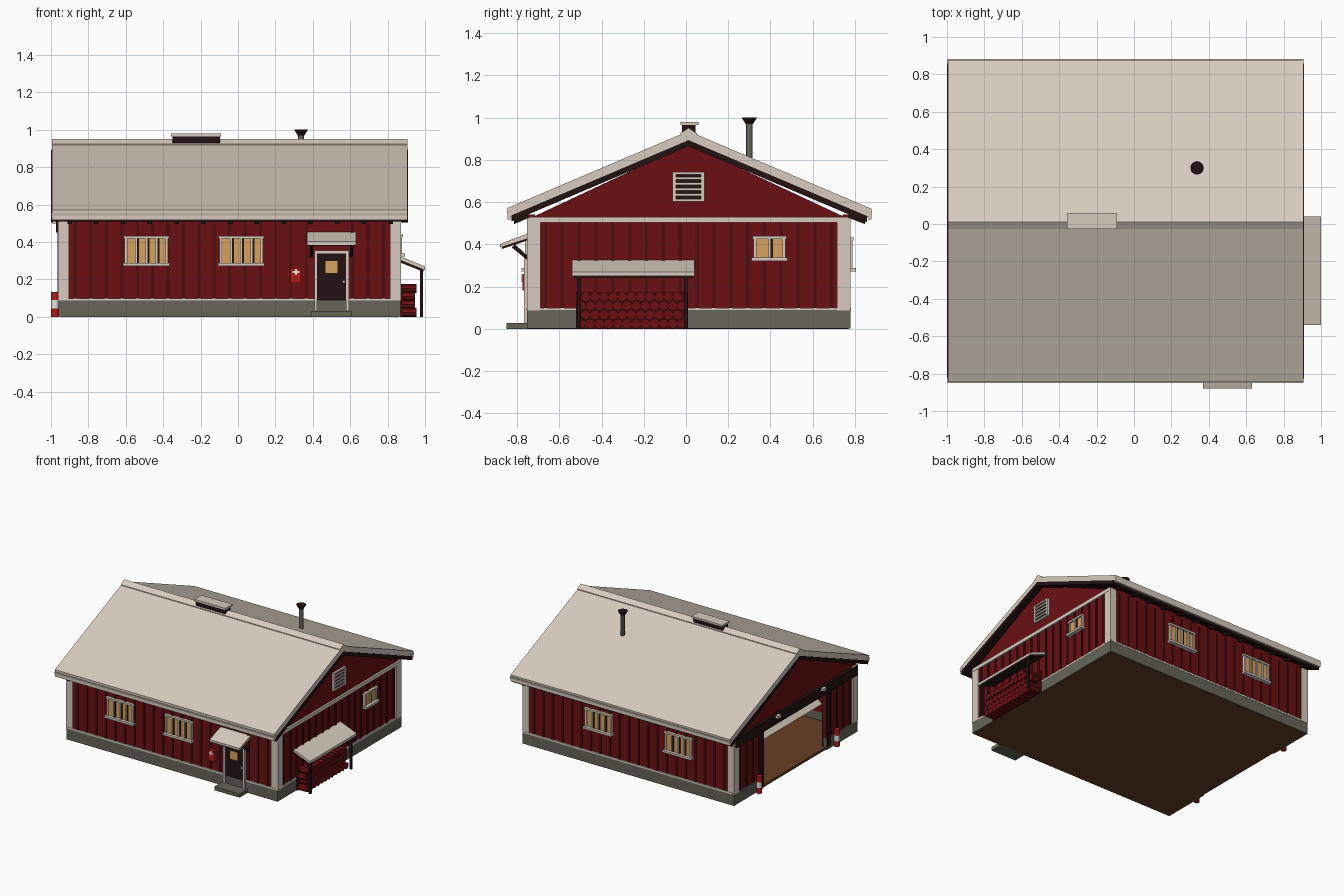
import bpy, math
from mathutils import Vector

if "Cube" in bpy.data.objects:
    bpy.data.objects.remove(bpy.data.objects["Cube"])


def mat(name, r, g, b):
    m = bpy.data.materials.new(name)
    m.diffuse_color = (r, g, b, 1)
    m.use_nodes = True
    m.node_tree.nodes["Principled BSDF"].inputs["Base Color"].default_value = m.diffuse_color
    return m


CREAM = mat("cream", 0.68, 0.60, 0.51)
RED = mat("barn red", 0.145, 0.005, 0.006)
BATTEN = mat("dark red", 0.075, 0.004, 0.005)
DARK = mat("near black brown", 0.018, 0.006, 0.006)
STONE = mat("foundation grey", 0.13, 0.13, 0.10)
AMBER = mat("warm glass", 0.68, 0.36, 0.11)
BROWN = mat("floor brown", 0.13, 0.05, 0.02)
SIGNAL = mat("signal red", 0.45, 0.01, 0.01)
WHITE = mat("white", 0.8, 0.78, 0.74)


def mesh(name, verts, faces, m):
    me = bpy.data.meshes.new(name)
    me.from_pydata(verts, [], faces)
    me.materials.append(m)
    ob = bpy.data.objects.new(name, me)
    bpy.context.collection.objects.link(ob)
    return ob


def prism(name, profile, x0, x1, m):
    """Extrude a (y, z) outline along x."""
    n = len(profile)
    verts = [(x, y, z) for x in (x0, x1) for y, z in profile]
    faces = [tuple(range(n))[::-1], tuple(range(n, 2 * n))]
    faces += [(i, (i + 1) % n, n + (i + 1) % n, n + i) for i in range(n)]
    return mesh(name, verts, faces, m)


def box(name, x0, x1, y0, y1, z0, z1, m):
    return prism(name, [(y0, z0), (y1, z0), (y1, z1), (y0, z1)], x0, x1, m)


def cyl(name, loc, r, h, m, sides=12, r2=None, along_x=False):
    rot = (0, math.pi / 2, 0) if along_x else (0, 0, 0)
    bpy.ops.mesh.primitive_cone_add(vertices=sides, radius1=r, radius2=r if r2 is None else r2,
                                    depth=h, location=loc, rotation=rot)
    ob = bpy.context.object
    ob.name = name
    ob.data.materials.append(m)
    if sides > 8:
        bpy.ops.object.shade_smooth_by_angle()
    return ob


X0, X1, Y0, Y1 = -0.95, 0.86, -0.745, 0.77   # wall outer planes
T = 0.03                                     # wall thickness
MID = 0.012                                  # ridge line
G0, G1, GZ = -0.37, 0.41, 0.44               # garage opening

# floor and foundation
box("floor", X0, X1, Y0, Y1, 0.0, 0.02, BROWN)
box("foundation_front", X0 - .01, X1 + .01, Y0 - .008, Y0 + T, 0.001, 0.088, STONE)
box("foundation_back", X0 - .01, X1 + .01, Y1 - T, Y1 + .008, 0.001, 0.088, STONE)
box("foundation_right", X1 - T, X1 + .01, Y0, Y1, 0.001, 0.088, STONE)
box("foundation_left_a", X0 - .01, X0 + T, Y0, G0, 0.001, 0.088, STONE)
box("foundation_left_b", X0 - .01, X0 + T, G1, Y1, 0.001, 0.088, STONE)

# walls
box("front_wall", X0, X1, Y0, Y0 + T, 0.085, 0.54, RED)
box("back_wall", X0, X1, Y1 - T, Y1, 0.085, 0.54, RED)
box("right_wall", X1 - T, X1, Y0, Y1, 0.085, 0.52, RED)
box("garage_pier_a", X0, X0 + T, Y0, G0, 0.085, 0.52, RED)
box("garage_pier_b", X0, X0 + T, G1, Y1, 0.085, 0.52, RED)
box("garage_lintel", X0, X0 + T, G0, G1, GZ, 0.52, RED)
for side, a in (("left", X0), ("right", X1 - T)):
    prism(side + "_gable", [(Y0, 0.52), (Y1, 0.52), (MID, 0.875)], a, a + T, RED)

# vertical battens
n = 22
for i in range(1, n):
    x = X0 + (X1 - X0) * i / n
    if not 0.39 < x < 0.61:
        box("front_batten", x - .008, x + .008, Y0 - .006, Y0, 0.09, 0.51, BATTEN)
    box("back_batten", x - .008, x + .008, Y1, Y1 + .006, 0.09, 0.51, BATTEN)
for i in range(1, 19):
    y = Y0 + (Y1 - Y0) * i / 19
    box("right_batten", X1, X1 + .006, y - .008, y + .008, 0.09, 0.51, BATTEN)
    if y < G0 - .04 or y > G1 + .04:
        box("left_batten", X0 - .006, X0, y - .008, y + .008, 0.09, 0.47, BATTEN)

# corner boards and horizontal trims
for cx, sx in ((X0, 1), (X1, -1)):
    for cy, sy in ((Y0, 1), (Y1, -1)):
        xs = sorted((cx - sx * .012, cx + sx * .045))
        ys = sorted((cy - sy * .008, cy + sy * .055))
        box("corner_board", *xs, *ys, 0.086, 0.525, CREAM)
for y in (Y0 - .01, Y1):
    box("base_trim", X0, X1, y, y + .01, 0.086, 0.099, CREAM)
box("right_base_trim", X1, X1 + .01, Y0, Y1, 0.086, 0.099, CREAM)
box("right_gable_trim", X1, X1 + .014, Y0, Y1, 0.502, 0.53, CREAM)

# roof: cream slab over a dark underlayer on each slope
RX0, RX1, RISE = -0.995, 0.905, 0.425
for side, ye in (("front", -0.845), ("back", 0.878)):
    def slope(top, bottom, y):
        d = abs(y - MID) * RISE
        return [(MID, top), (y, top - d), (y, bottom - d), (MID, bottom)]
    s = 1 if ye > 0 else -1
    prism(side + "_roof", slope(0.936, 0.892, ye), RX0, RX1, CREAM)
    prism(side + "_roof_underlay", slope(0.893, 0.864, ye - s * .02), RX0 - .004, RX1 + .004, DARK)
    ys = sorted((ye, ye - s * .014))
    box(side + "_fascia", RX0, RX1, *ys, 0.518, 0.568, CREAM)
    ys = sorted((ye + s * .004, ye - s * .03))
    prism(side + "_gutter", [(ys[0], 0.555), (ys[0] + .007, 0.53), (ys[1] - .007, 0.53), (ys[1], 0.555)],
          RX0 - .002, RX1 + .002, CREAM)
    # rafter tails under the eaves
    wall = Y0 if s < 0 else Y1
    for i in range(13):
        x = -0.9 + i * 0.143
        prism(side + "_rafter_tail", [(wall, 0.555), (ye - s * .03, 0.515), (ye - s * .03, 0.495), (wall, 0.525)],
              x - .012, x + .012, DARK)
prism("ridge_cap", [(MID - .04, 0.925), (MID, 0.951), (MID + .04, 0.925), (MID + .04, 0.915), (MID, 0.936),
                    (MID - .04, 0.915)], RX0, RX1, CREAM)

# ridge vent and flue
box("ridge_vent", -0.35, -0.095, -0.02, 0.045, 0.91, 0.966, DARK)
box("ridge_vent_lid", -0.357, -0.09, -0.027, 0.06, 0.965, 0.98, CREAM)
cyl("flue_pipe", (0.337, 0.30, 0.88), 0.016, 0.2, STONE)
cyl("flue_cap", (0.337, 0.30, 0.985), 0.018, 0.03, DARK, r2=0.036)


def place(ob, side):
    """Move a front-facing local part (wall plane y = 0) onto a wall."""
    for v in ob.data.vertices:
        x, y, z = v.co
        v.co = {"front": Vector((x, Y0 + y, z)), "back": Vector((-x, Y1 - y, z)),
                "right": Vector((X1 - y, x, z))}[side]


def window(side, c, w, z0, z1, panes):
    h = w / 2
    parts = [box("window_glass", c - h, c + h, -.009, 0, z0, z1, AMBER),
             box("window_head", c - h - .006, c + h + .006, -.022, 0, z1 - .014, z1, CREAM),
             box("window_sill", c - h - .01, c + h + .01, -.034, 0, z0 - .004, z0 + .012, CREAM)]
    for i in range(panes + 1):
        x = c - h + .006 + (w - .012) * i / panes
        t = .007 if i in (0, panes) else .005
        parts.append(box("window_bar", x - t, x + t, -.018, 0, z0, z1, CREAM))
        if 0 < i < panes:
            parts.append(box("window_shade", x + t, x + t + .011, -.013, 0, z0 + .01, z1 - .012, DARK))
    for p in parts:
        place(p, side)


for c in (-0.49, 0.017):
    window("front", c, 0.23, 0.275, 0.432, 4)
for c in (-0.21, 0.48):
    window("back", c, 0.23, 0.275, 0.432, 4)
window("right", 0.395, 0.15, 0.325, 0.44, 2)

# gable vent
box("vent_back", X1, X1 + .008, -0.06, 0.082, 0.608, 0.738, DARK)
for z in (0.602, 0.628, 0.654, 0.680, 0.706, 0.730):
    box("vent_slat", X1, X1 + .016, -0.062, 0.085, z, z + .012, CREAM)
for y in (-0.065, 0.07):
    box("vent_side", X1, X1 + .018, y, y + .017, 0.602, 0.742, CREAM)

# front entrance
box("front_door", 0.42, 0.585, Y0 - .014, Y0, 0.088, 0.345, DARK)
box("door_window", 0.468, 0.532, Y0 - .02, Y0 - .012, 0.235, 0.298, AMBER)
box("door_handle", 0.56, 0.572, Y0 - .024, Y0 - .012, 0.18, 0.195, CREAM)
for x in (0.408, 0.578):
    box("door_jamb", x, x + .015, Y0 - .022, Y0, 0.03, 0.352, CREAM)
box("door_head", 0.408, 0.593, Y0 - .022, Y0, 0.338, 0.354, CREAM)
box("door_step", 0.39, 0.61, -0.85, Y0, 0.0, 0.028, STONE)
prism("door_canopy", [(-0.88, 0.385), (-0.88, 0.402), (Y0, 0.452), (Y0, 0.43)], 0.37, 0.63, CREAM)
prism("door_canopy_soffit", [(-0.872, 0.378), (-0.872, 0.388), (Y0, 0.433), (Y0, 0.42)], 0.376, 0.624, DARK)
for x in (0.385, 0.6):
    prism("canopy_bracket", [(Y0, 0.32), (Y0, 0.34), (-0.81, 0.40), (-0.825, 0.385)], x, x + .016, DARK)

# first aid box
box("aid_box", 0.282, 0.338, Y0 - .03, Y0, 0.18, 0.26, SIGNAL)
box("aid_mark_wide", 0.292, 0.328, Y0 - .033, Y0 - .029, 0.234, 0.246, WHITE)
box("aid_mark_tall", 0.304, 0.316, Y0 - .034, Y0 - .029, 0.222, 0.256, WHITE)

# wood store with lean-to roof
prism_roof = box("store_roof", X1, 1.0, -0.54, 0.04, 0, 0.02, CREAM)
soffit = box("store_soffit", X1, 0.992, -0.53, 0.03, -0.012, 0.0, DARK)
for ob in (prism_roof, soffit):
    for v in ob.data.vertices:
        v.co.z += 0.305 - (v.co.x - X1) * 0.4
for y in (-0.515, -0.01):
    box("store_post", 0.972, 0.988, y, y + .018, 0.0, 0.25, DARK)
box("store_back", X1 + .007, X1 + .02, -0.52, 0.01, 0.0, 0.172, BATTEN)
for row in range(4):
    for i in range(12 - row % 2):
        y = -0.497 + i * 0.0435 + (row % 2) * 0.0218
        length = 0.075 + 0.01 * ((i * 3 + row) % 3 == 0)
        cyl("log", (X1 + .01 + length / 2, y, 0.024 + row * 0.0425), 0.024, length, RED, 8, along_x=True)

# garage entrance: header, jambs, raised door, lamps, bollards
box("garage_header", X0 - .022, X0 + .005, Y0 + .01, Y1 - .01, 0.45, 0.525, DARK)
for y in (G0 - .05, G1):
    box("garage_jamb", X0 - .014, X0 + T, y, y + .05, 0.02, 0.46, DARK)
door = box("raised_door", X0 + .03, X0 + .05, G0, G1, 0.35, 0.46, CREAM)
for v in door.data.vertices:
    if v.co.z > 0.4:
        v.co.x += 0.12
for y in (-0.30, 0.26):
    box("garage_lamp", X0 - .045, X0 - .015, y - .02, y + .02, 0.50, 0.522, CREAM)
for y in (-0.47, 0.49):
    for k, m in enumerate((SIGNAL, WHITE, SIGNAL)):
        cyl("bollard_band", (X0 - .028, y, 0.0225 + k * 0.044), 0.021, 0.045, m)
